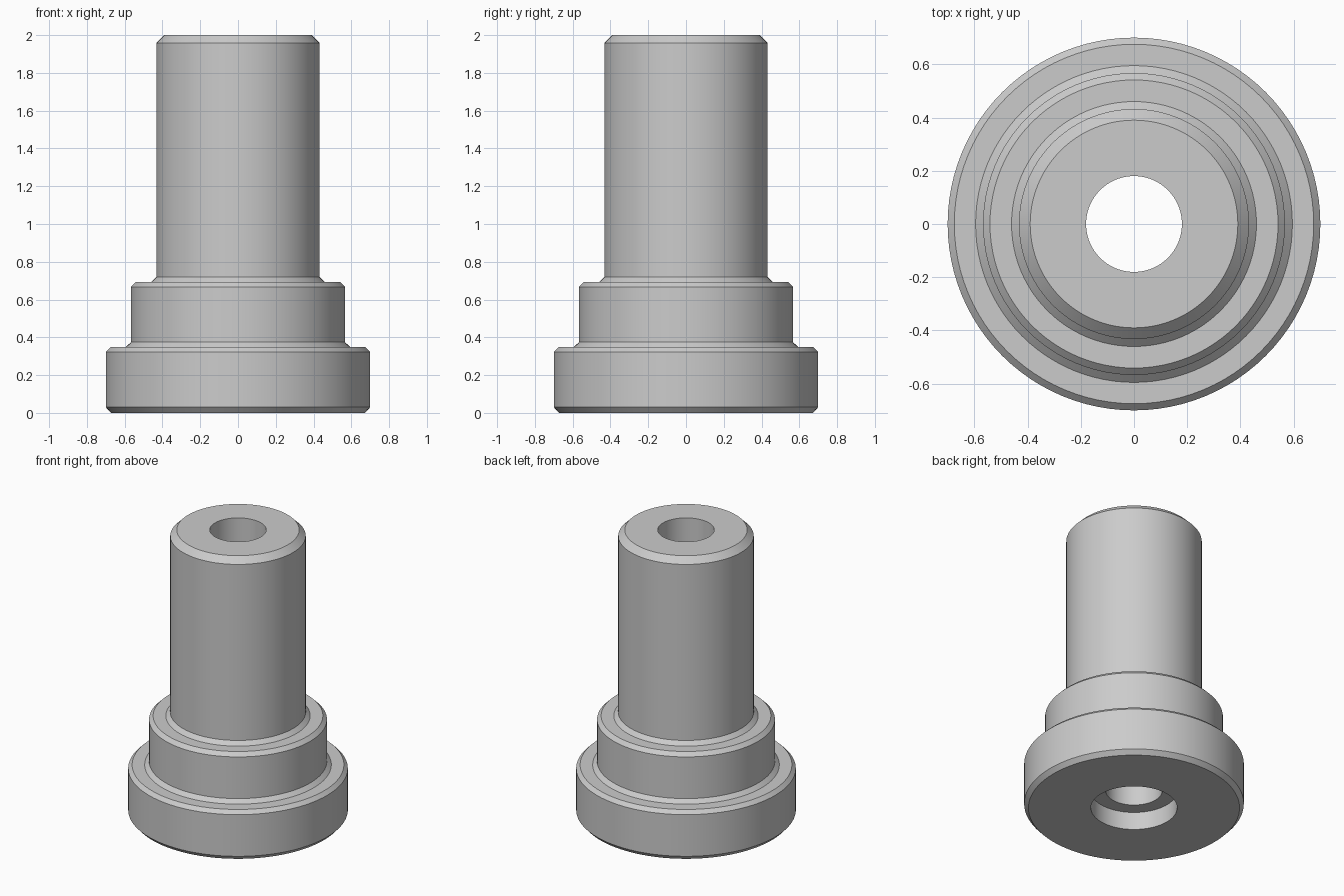
import bpy, bmesh, math

if "Cube" in bpy.data.objects:
    bpy.data.objects.remove(bpy.data.objects["Cube"])

SEGMENTS = 96

# Closed half-section (radius, height): outside from the bottom up, then down the bore
profile = [
    (0.275, 0.0), (0.673, 0.0), (0.70, 0.03),       # flange, bottom chamfer
    (0.70, 0.323), (0.675, 0.348),                  # flange, top chamfer
    (0.595, 0.348), (0.567, 0.374),                 # sloped foot of the collar
    (0.567, 0.667), (0.541, 0.693),                 # collar, top chamfer
    (0.46, 0.693), (0.432, 0.72),                   # sloped foot of the shaft
    (0.432, 1.958), (0.39, 2.0),                    # shaft, top chamfer
    (0.18, 2.0), (0.18, 0.125), (0.275, 0.125),     # bore and bottom counterbore
]


def lathe(name, section, segments):
    bm = bmesh.new()
    rings = []
    for i in range(segments):
        a = 2 * math.pi * i / segments
        rings.append([bm.verts.new((r * math.cos(a), r * math.sin(a), z))
                      for r, z in section])
    n = len(section)
    for i in range(segments):
        here, there = rings[i], rings[(i + 1) % segments]
        for j in range(n):
            k = (j + 1) % n
            bm.faces.new((here[j], there[j], there[k], here[k]))
    bmesh.ops.recalc_face_normals(bm, faces=bm.faces)
    mesh = bpy.data.meshes.new(name)
    bm.to_mesh(mesh)
    bm.free()
    obj = bpy.data.objects.new(name, mesh)
    bpy.context.collection.objects.link(obj)
    return obj


# Stepped bushing turned from a single section
bushing = lathe("stepped_bushing", profile, SEGMENTS)
bpy.context.view_layer.objects.active = bushing
bushing.select_set(True)
bpy.ops.object.shade_smooth_by_angle(angle=math.radians(30))
